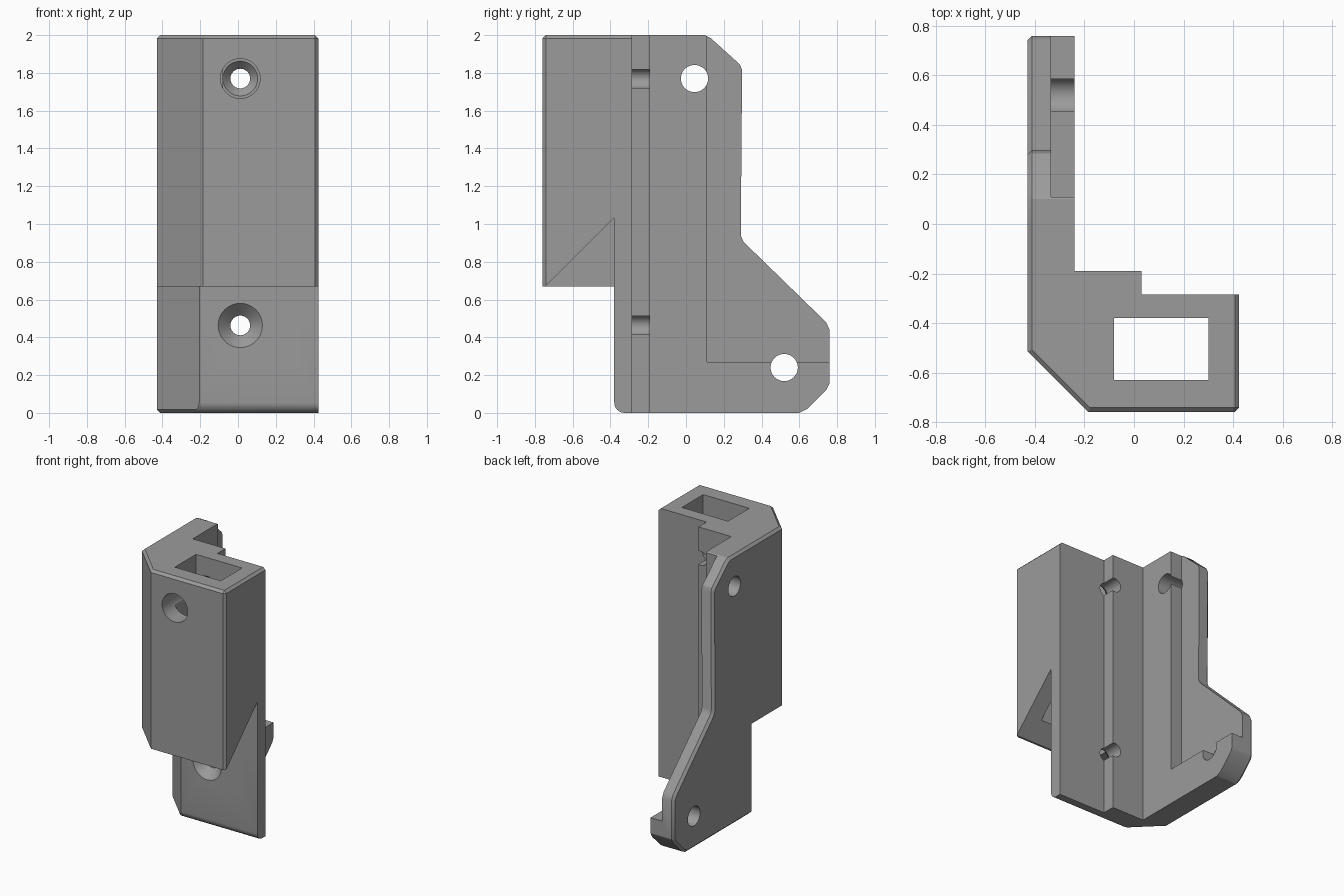
import bpy, bmesh, math
from mathutils import Vector

if "Cube" in bpy.data.objects:
    bpy.data.objects.remove(bpy.data.objects["Cube"])

BEVEL = 0.018
grey = bpy.data.materials.new("grey")
grey.diffuse_color = (0.33, 0.33, 0.33, 1)
grey.use_nodes = True
grey.node_tree.nodes["Principled BSDF"].inputs["Base Color"].default_value = grey.diffuse_color


def prism(name, points, axis, lo, hi, bevel_rule=None):
    """Extrude a profile along z (points are x, y) or x (points are y, z)."""
    def place(p, d):
        return Vector((p[0], p[1], d)) if axis == 'Z' else Vector((d, p[0], p[1]))
    bm = bmesh.new()
    face = bm.faces.new([bm.verts.new(place(p, lo)) for p in points])
    ext = bmesh.ops.extrude_face_region(bm, geom=[face])
    move = place((0, 0), hi - lo)
    bmesh.ops.translate(bm, vec=move,
                        verts=[g for g in ext['geom'] if isinstance(g, bmesh.types.BMVert)])
    bmesh.ops.recalc_face_normals(bm, faces=bm.faces)
    if bevel_rule:
        edges = [e for e in bm.edges if bevel_rule(e.verts[0].co, e.verts[1].co)]
        bmesh.ops.bevel(bm, geom=edges, offset=BEVEL, segments=1, affect='EDGES')
    mesh = bpy.data.meshes.new(name)
    bm.to_mesh(mesh)
    bm.free()
    obj = bpy.data.objects.new(name, mesh)
    bpy.context.collection.objects.link(obj)
    mesh.materials.append(grey)
    return obj


def box(name, x, y, z):
    return prism(name, [(x[0], y[0]), (x[1], y[0]), (x[1], y[1]), (x[0], y[1])], 'Z', *z)


def bore(name, rings, place, n=48):
    """Round cutter through (distance, radius) rings."""
    bm = bmesh.new()
    loops = [[bm.verts.new(place(d, r * math.cos(2 * math.pi * i / n), r * math.sin(2 * math.pi * i / n)))
              for i in range(n)] for d, r in rings]
    for a, b in zip(loops, loops[1:]):
        for i in range(n):
            bm.faces.new((a[i], a[(i + 1) % n], b[(i + 1) % n], b[i]))
    bm.faces.new(loops[0])
    bm.faces.new(loops[-1])
    bmesh.ops.recalc_face_normals(bm, faces=bm.faces)
    mesh = bpy.data.meshes.new(name)
    bm.to_mesh(mesh)
    bm.free()
    mesh.materials.append(grey)
    obj = bpy.data.objects.new(name, mesh)
    bpy.context.collection.objects.link(obj)
    return obj


def combine(target, other, operation):
    mod = target.modifiers.new(other.name, 'BOOLEAN')
    mod.operation, mod.solver, mod.object = operation, 'EXACT', other
    bpy.context.view_layer.objects.active = target
    bpy.ops.object.modifier_apply(modifier=mod.name)
    bpy.data.objects.remove(other)


# Upper housing: chamfered front left corner, stepped back
def housing_edges(a, b):
    top = a.z > 1.99 and b.z > 1.99
    m = (a + b) / 2
    outer = m.y < -0.6 or m.x > 0.42 or m.x < -0.42
    corner = min(a.x, b.x) > 0.42 and max(a.y, b.y) < -0.75
    return (top and outer) or corner


back = [(0.425, -0.285), (0.03, -0.285), (0.03, -0.19), (-0.24, -0.19), (-0.24, 0.0), (-0.43, 0.0)]
bracket = prism("bracket", [(-0.43, -0.515), (-0.185, -0.76), (0.425, -0.76)] + back,
                'Z', 0.67, 2.0, housing_edges)

# Lower mounting slab
slab = prism("slab", [(-0.43, -0.155), (-0.205, -0.38), (0.425, -0.38)] + back, 'Z', 0.0, 1.2,
             lambda a, b: max(a.z, b.z) < 0.01 and (a.x + b.x) / 2 < -0.3 and (a - b).length > 0.1
             and abs((a + b).y / 2) > 0.01)

# Side plate with stepped, slanted outline
outline = [(-0.15, 0), (0.6, 0), (0.64, 0.02), (0.745, 0.125), (0.76, 0.155), (0.76, 0.44),
           (0.742, 0.48), (0.305, 0.905), (0.29, 0.94), (0.297, 1.815), (0.285, 1.845),
           (0.13, 1.985), (0.1, 2.0), (-0.15, 2.0)]
plate = prism("side_plate", outline, 'X', -0.43, -0.24,
              lambda a, b: max(a.x, b.x) < -0.42 and max(a.y, b.y) > -0.14)
combine(bracket, slab, 'UNION')
combine(bracket, plate, 'UNION')

# Recess on the inner side of the plate
combine(bracket, box("recess", (-0.335, 0.1), (0.11, 1.0), (0.27, 2.2)), 'DIFFERENCE')
# Vertical square channel
combine(bracket, box("channel", (-0.08, 0.30), (-0.63, -0.38), (0.3, 2.2)), 'DIFFERENCE')
# Sloped underside, open on the right
combine(bracket, prism("slope", [(-0.745, 0.67), (-0.795, 0.62), (-0.38, 0.62), (-0.38, 1.035)],
                       'X', -0.19, 0.6), 'DIFFERENCE')
# Rounded bottom front edge of the slab
R = 0.055
arc = [(-0.38 + R - R * math.sin(t * math.pi / 12), R - R * math.cos(t * math.pi / 12))
       for t in range(7)]
combine(bracket, prism("round_edge", [(-0.38 + R, -0.05)] + arc + [(-0.45, R), (-0.45, -0.05)],
                       'X', -0.6, 0.6), 'DIFFERENCE')

# Screw holes from the front: access hole, countersinks and shafts
def front_hole(z):
    return lambda d, u, v: (0.012 + u, d, z + v)


combine(bracket, bore("access_hole", [(-0.9, 0.105), (-0.5, 0.105)], front_hole(1.77)), 'DIFFERENCE')
combine(bracket, bore("upper_screw", [(-0.45, 0.092), (-0.38, 0.092), (-0.335, 0.052), (0.0, 0.052)],
                      front_hole(1.77)), 'DIFFERENCE')
combine(bracket, bore("lower_screw", [(-0.5, 0.117), (-0.38, 0.117), (-0.315, 0.052), (0.0, 0.052)],
                      front_hole(0.463)), 'DIFFERENCE')

# Holes through the side plate
for y, z in ((0.045, 1.77), (0.52, 0.24)):
    combine(bracket, bore("plate_hole", [(-0.6, 0.072), (-0.1, 0.072)],
                          lambda d, u, v: (d, y + u, z + v)), 'DIFFERENCE')

bpy.ops.object.select_all(action='DESELECT')
bracket.select_set(True)
bpy.context.view_layer.objects.active = bracket
bpy.ops.object.shade_smooth_by_angle(angle=math.radians(25))
